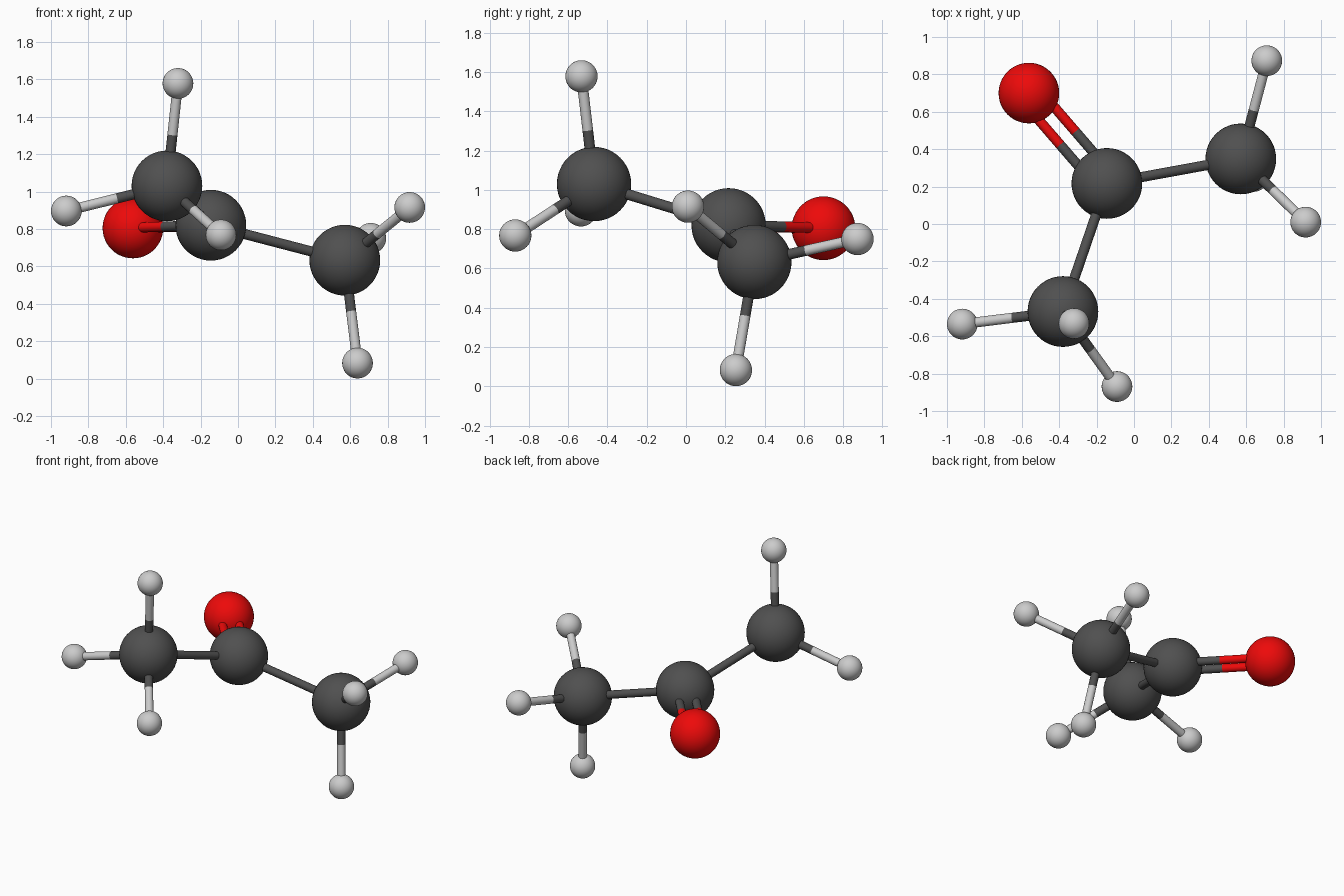
import bpy
from mathutils import Vector

if "Cube" in bpy.data.objects:
    bpy.data.objects.remove(bpy.data.objects["Cube"])


def material(name, rgb):
    m = bpy.data.materials.new(name)
    m.diffuse_color = (*rgb, 1)
    m.use_nodes = True
    m.node_tree.nodes["Principled BSDF"].inputs["Base Color"].default_value = m.diffuse_color
    return m


# element: (plain name, ball radius, material)
ELEMENTS = {
    "C": ("carbon", 0.189, material("dark_grey", (0.08, 0.08, 0.08))),
    "O": ("oxygen", 0.162, material("red", (0.85, 0.003, 0.003))),
    "H": ("hydrogen", 0.082, material("light_grey", (0.6, 0.6, 0.6))),
}

# atoms: element and centre
ATOMS = {
    "centre": ("C", (-0.145, 0.217, 0.82)),
    "oxygen": ("O", (-0.562, 0.70, 0.805)),
    "left": ("C", (-0.38, -0.468, 1.03)),
    "left_h1": ("H", (-0.321, -0.532, 1.578)),
    "left_h2": ("H", (-0.918, -0.535, 0.896)),
    "left_h3": ("H", (-0.091, -0.869, 0.768)),
    "right": ("C", (0.571, 0.348, 0.633)),
    "right_h1": ("H", (0.918, 0.01, 0.915)),
    "right_h2": ("H", (0.639, 0.254, 0.083)),
    "right_h3": ("H", (0.71, 0.873, 0.75)),
}

# bonds: two atoms and bond order
BONDS = [("centre", "oxygen", 2), ("centre", "left", 1), ("centre", "right", 1)]
BONDS += [(c, f"{c}_h{i}", 1) for c in ("left", "right") for i in (1, 2, 3)]

BOND_RADIUS = 0.027
DOUBLE_OFFSET = 0.054


def finish(name, mat):
    obj = bpy.context.object
    obj.name = name
    obj.data.materials.append(mat)
    bpy.ops.object.shade_smooth_by_angle()


def rod(name, a, b, mat):
    d = b - a
    bpy.ops.mesh.primitive_cylinder_add(
        vertices=24, radius=BOND_RADIUS, depth=d.length, location=(a + b) / 2,
        rotation=d.to_track_quat("Z", "Y").to_euler())
    finish(name, mat)


# atom balls
for key, (element, pos) in ATOMS.items():
    label, radius, mat = ELEMENTS[element]
    bpy.ops.mesh.primitive_uv_sphere_add(
        segments=48, ring_count=24, radius=radius, location=pos)
    finish(f"{label}_ball_{key}", mat)

# bond rods, each half in the colour of its own atom
for k1, k2, order in BONDS:
    (e1, p1), (e2, p2) = ATOMS[k1], ATOMS[k2]
    a, b = Vector(p1), Vector(p2)
    side = (b - a).cross(Vector((0, 0, 1))).normalized() * DOUBLE_OFFSET
    for s in ((0,) if order == 1 else (-1, 1)):
        start, end = a + side * s, b + side * s
        mid = (start + end) / 2
        rod(f"bond_{k1}_to_{k2}_inner", start, mid, ELEMENTS[e1][2])
        rod(f"bond_{k1}_to_{k2}_outer", mid, end, ELEMENTS[e2][2])
